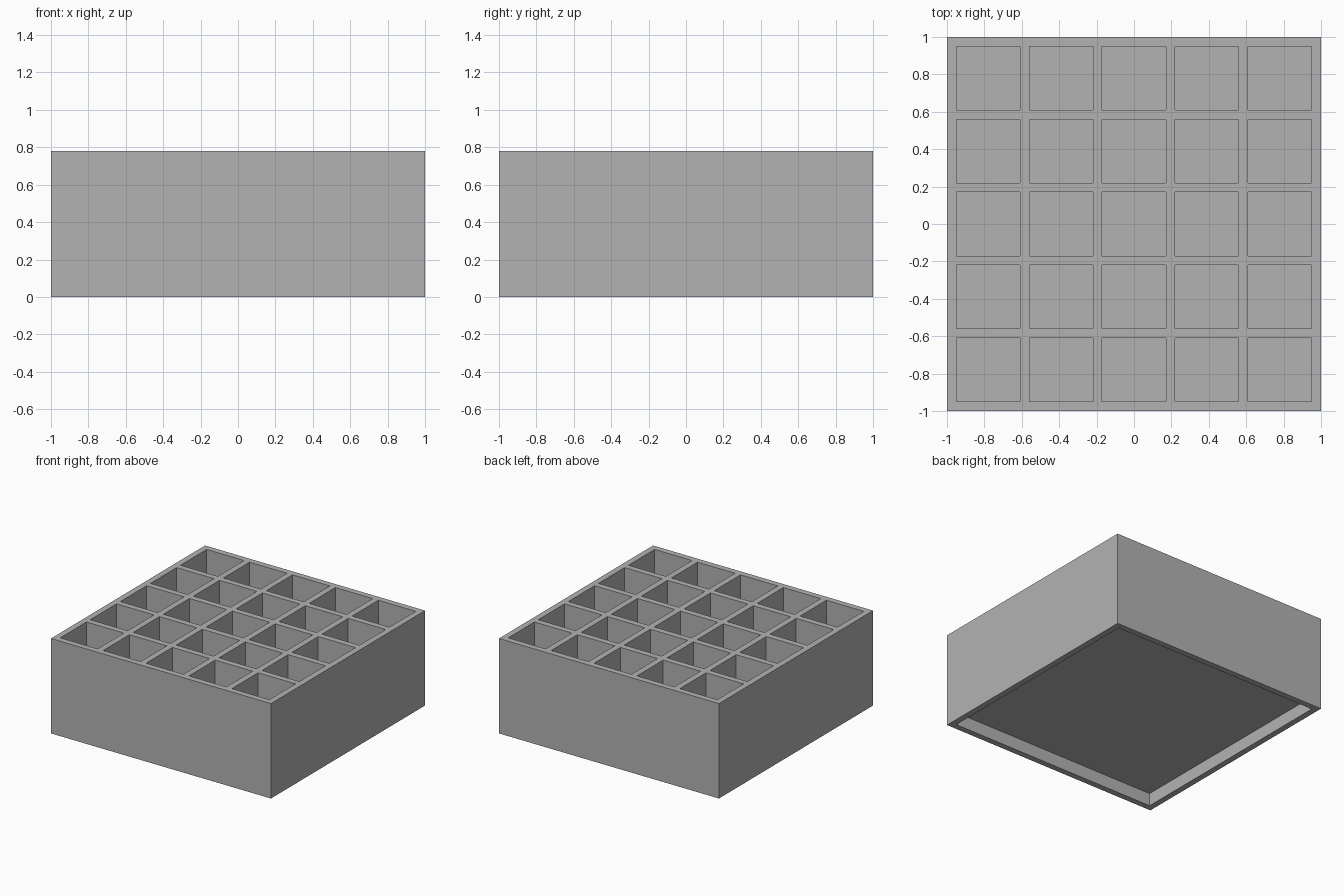
import bpy
import bmesh
from mathutils import Matrix, Vector

cube = bpy.data.objects.get("Cube")
if cube:
    bpy.data.objects.remove(cube, do_unlink=True)

SIZE, HEIGHT = 2.0, 0.78
CELLS, WALL = 5, 0.05
PITCH = (SIZE - WALL) / CELLS
CELL = PITCH - WALL
RECESS = 0.105          # depth of the hollow underneath
FLOOR = RECESS + WALL   # height of the compartment floors
OVER = 0.1              # how far cutters reach past the surface

grey = bpy.data.materials.new("plain grey")
grey.use_nodes = True
colour = (0.45, 0.45, 0.45, 1)
grey.diffuse_color = colour
grey.node_tree.nodes["Principled BSDF"].inputs["Base Color"].default_value = colour


def add_box(bm, x, y, width, bottom, top):
    """Square block centred on x, y between two heights."""
    place = Matrix.Translation((x, y, (bottom + top) / 2))
    scale = Matrix.Diagonal(Vector((width, width, top - bottom, 1)))
    bmesh.ops.create_cube(bm, size=1, matrix=place @ scale)


def make_object(name, bm):
    mesh = bpy.data.meshes.new(name)
    bm.to_mesh(mesh)
    bm.free()
    mesh.materials.append(grey)
    obj = bpy.data.objects.new(name, mesh)
    bpy.context.collection.objects.link(obj)
    return obj


# Solid body
bm = bmesh.new()
add_box(bm, 0, 0, SIZE, 0, HEIGHT)
tray = make_object("compartment_tray", bm)

# Cutter: a grid of compartments above and one shallow recess below
bm = bmesh.new()
offsets = [(i - (CELLS - 1) / 2) * PITCH for i in range(CELLS)]
for x in offsets:
    for y in offsets:
        add_box(bm, x, y, CELL, FLOOR, HEIGHT + OVER)
add_box(bm, 0, 0, SIZE - 2 * WALL, -OVER, RECESS)
cutter = make_object("hollow_cutter", bm)
cutter.hide_render = True
cutter.hide_set(True)
cutter.display_type = 'WIRE'

cut = tray.modifiers.new("hollows", 'BOOLEAN')
cut.operation = 'DIFFERENCE'
cut.solver = 'EXACT'
cut.object = cutter
